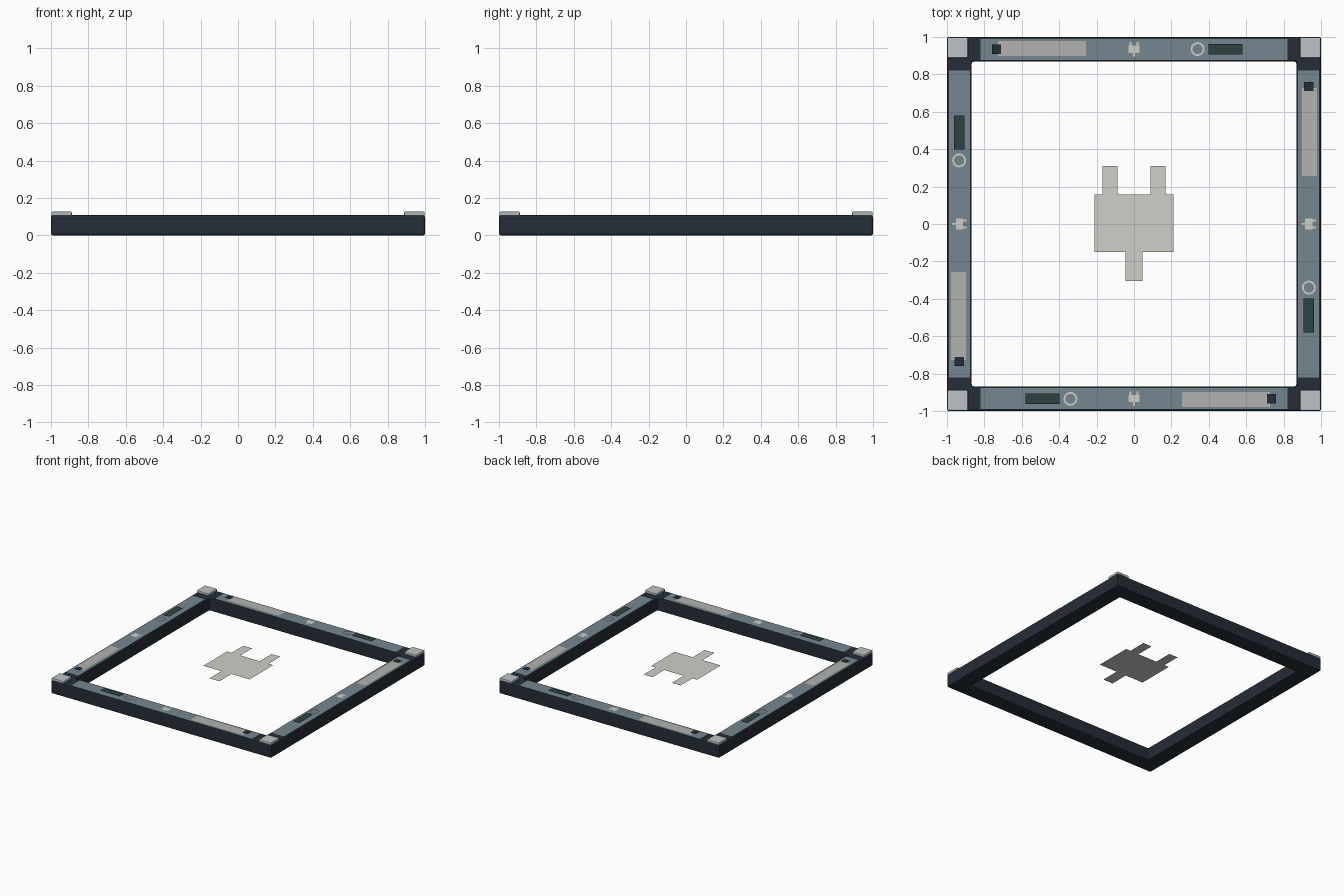
import bpy, bmesh, math
from mathutils import Matrix

if "Cube" in bpy.data.objects:
    bpy.data.objects.remove(bpy.data.objects["Cube"])


def material(name, r, g, b):
    m = bpy.data.materials.new(name)
    m.diffuse_color = (r, g, b, 1)
    m.use_nodes = True
    m.node_tree.nodes["Principled BSDF"].inputs["Base Color"].default_value = m.diffuse_color
    return m


DARK = material("dark_frame", 0.018, 0.026, 0.038)
SLATE = material("slate", 0.18, 0.24, 0.28)
SILVER = material("silver", 0.5, 0.54, 0.57)
PALE = material("pale_strip", 0.45, 0.45, 0.44)
GREEN = material("dark_green", 0.025, 0.055, 0.055)
BONE = material("bone", 0.62, 0.63, 0.58)


def finish(name, bm, mat, bevel=0.0):
    bmesh.ops.recalc_face_normals(bm, faces=bm.faces)
    mesh = bpy.data.meshes.new(name)
    bm.to_mesh(mesh)
    bm.free()
    mesh.materials.append(mat)
    ob = bpy.data.objects.new(name, mesh)
    bpy.context.collection.objects.link(ob)
    if bevel:
        mod = ob.modifiers.new("bevel", "BEVEL")
        mod.width = bevel
        mod.segments = 2
    return ob


def turn(k):
    return Matrix.Rotation(k * math.pi / 2, 4, 'Z')


def flat(name, pts, z, mat, matrix=Matrix()):
    bm = bmesh.new()
    f = bm.faces.new([bm.verts.new((x, y, z)) for x, y in pts])
    bm.transform(matrix)
    mesh_ob = None
    if f.normal.z < 0:
        f.normal_flip()
    me = bpy.data.meshes.new(name)
    f.normal_update()
    if f.normal.z < 0:
        f.normal_flip()
    bm.to_mesh(me)
    bm.free()
    me.materials.append(mat)
    mesh_ob = bpy.data.objects.new(name, me)
    bpy.context.collection.objects.link(mesh_ob)
    return mesh_ob


def rect(x0, x1, y0, y1):
    return [(x0, y0), (x1, y0), (x1, y1), (x0, y1)]


# square frame: rectangular section swept round four corners
bm = bmesh.new()
loops = []
for r, z in [(1, 0), (1, 0.108), (0.868, 0.108), (0.868, 0)]:
    loops.append([bm.verts.new((sx * r, sy * r, z))
                  for sx, sy in [(-1, -1), (1, -1), (1, 1), (-1, 1)]])
for i in range(4):
    a, b = loops[i], loops[(i + 1) % 4]
    for j in range(4):
        k = (j + 1) % 4
        bm.faces.new((a[j], a[k], b[k], b[j]))
finish("frame", bm, DARK, 0.01)

# two-pronged plate outline, mirrored in x
half = [(0.045, -0.305), (0.045, -0.15), (0.21, -0.15), (0.21, 0.157),
        (0.168, 0.157), (0.168, 0.31), (0.088, 0.31), (0.088, 0.157)]
plug = half + [(-x, y) for x, y in reversed(half)]
flat("centre_plate", plug, 0.113, BONE)

for k, side in enumerate(("back", "left", "front", "right")):
    m = turn(k)
    # inlaid strip and the markings along it
    flat(side + "_inlay", rect(-0.82, 0.82, 0.878, 0.99), 0.1095, SLATE, m)
    flat(side + "_pale_strip", rect(-0.727, -0.257, 0.897, 0.979), 0.112, PALE, m)
    flat(side + "_dark_square", rect(-0.76, -0.71, 0.91, 0.96), 0.12, DARK, m)
    flat(side + "_green_panel", rect(0.398, 0.58, 0.907, 0.962), 0.12, GREEN, m)

    # small two-pronged marker: upright on front and back, sideways on the sides
    scale = Matrix.Diagonal((0.14, 0.125, 1, 1))
    pos = m @ Matrix.Translation((0, 0.934, 0))
    flat(side + "_marker", plug, 0.114, BONE,
         Matrix.Translation(pos.translation) @ turn(-(k % 2)) @ scale)

    # flat ring
    bm = bmesh.new()
    n = 32
    inner, outer = [[bm.verts.new((0.34 + r * math.cos(i * math.tau / n),
                                   0.935 + r * math.sin(i * math.tau / n), 0.115))
                     for i in range(n)] for r in (0.027, 0.037)]
    for i in range(n):
        j = (i + 1) % n
        bm.faces.new((inner[i], outer[i], outer[j], inner[j]))
    bm.transform(m)
    finish(side + "_ring", bm, BONE)

    # raised corner cap
    bm = bmesh.new()
    bmesh.ops.create_cube(bm, size=1)
    bm.transform(m @ Matrix.Translation((0.943, 0.943, 0.115))
                 @ Matrix.Diagonal((0.11, 0.11, 0.022, 1)))
    finish(side + "_corner_cap", bm, SILVER, 0.006)
